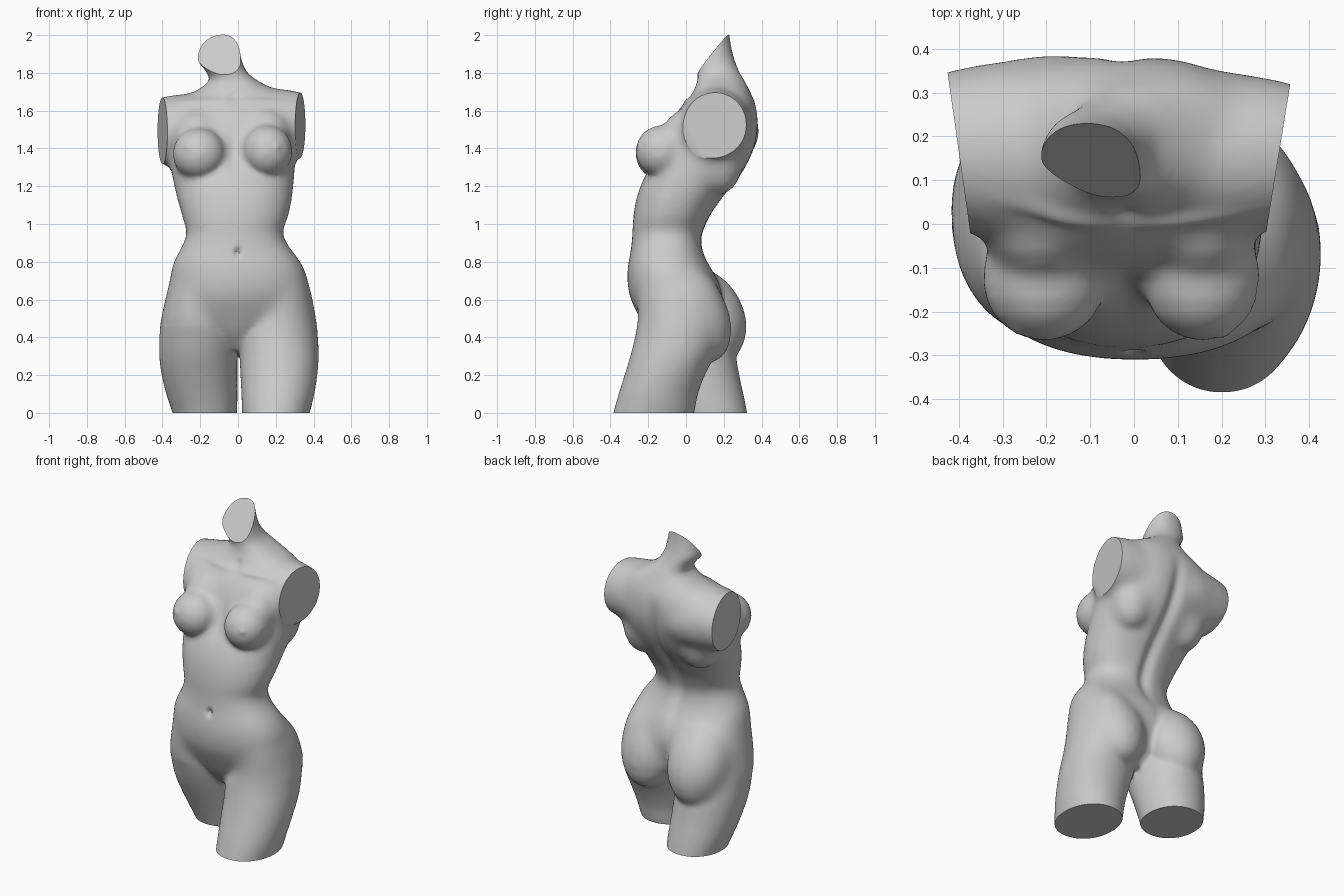
import bpy, bmesh, math
from mathutils import Vector, Matrix

cube = bpy.data.objects.get("Cube")
if cube:
    bpy.data.objects.remove(cube, do_unlink=True)

stone = bpy.data.materials.new("grey_stone")
stone.use_nodes = True
GREY = (0.6, 0.6, 0.6, 1)
stone.diffuse_color = GREY
stone.node_tree.nodes["Principled BSDF"].inputs["Base Color"].default_value = GREY

bm = bmesh.new()


def catmull(a, b, c, d, t):
    return [0.5 * (2 * q + (r - p) * t + (2 * p - 5 * q + 4 * r - s) * t * t
                   + (3 * q - p - 3 * r + s) * t ** 3) for p, q, r, s in zip(a, b, c, d)]


def loft(stations, power, sides=56, steps=5):
    """Closed skin through level sections given as (z, x0, x1, y0, y1)."""
    pts = [stations[0]] + stations + [stations[-1]]
    rows = [catmull(*pts[i:i + 4], k / steps)
            for i in range(len(stations) - 1) for k in range(steps)] + [stations[-1]]
    rings = []
    for z, x0, x1, y0, y1 in rows:
        ring = []
        for k in range(sides):
            a = math.tau * k / sides
            c, s = math.cos(a), math.sin(a)
            u = math.copysign(abs(c) ** (2 / power), c)
            v = math.copysign(abs(s) ** (2 / power), s)
            ring.append(bm.verts.new(((x0 + x1 + (x1 - x0) * u) / 2,
                                      (y0 + y1 + (y1 - y0) * v) / 2, z)))
        rings.append(ring)
    for lo, hi in zip(rings, rings[1:]):
        for k in range(sides):
            j = (k + 1) % sides
            bm.faces.new((lo[k], lo[j], hi[j], hi[k]))
    bm.faces.new(rings[0][::-1])
    bm.faces.new(rings[-1])


def ellipsoid(centre, radii, lean=0):
    """Ball stretched to the radii, its top leaning forward by an angle."""
    place = Matrix.Translation(centre) @ Matrix.Rotation(lean, 4, "X")
    bmesh.ops.create_uvsphere(bm, u_segments=48, v_segments=28, radius=1,
                              matrix=place @ Matrix.Diagonal((*radii, 1)))


# Trunk from crotch to neck
loft([
    (0.33, -.08, .09, -.13, .07),
    (0.42, -.20, .20, -.20, .15),
    (0.52, -.33, .33, -.255, .18),
    (0.62, -.37, .375, -.30, .19),
    (0.72, -.36, .368, -.312, .16),
    (0.80, -.343, .333, -.305, .115),
    (0.88, -.30, .273, -.29, .085),
    (0.95, -.273, .238, -.284, .09),
    (1.05, -.297, .267, -.277, .135),
    (1.15, -.325, .287, -.258, .205),
    (1.25, -.35, .30, -.22, .287),
    (1.35, -.365, .305, -.165, .343),
    (1.45, -.37, .31, -.12, .372),
    (1.55, -.37, .31, -.075, .382),
    (1.63, -.35, .30, -.02, .372),
    (1.69, -.25, .24, .03, .345),
    (1.75, -.16, .12, .058, .315),
    (1.80, -.165, .052, .06, .285),
    (1.86, -.21, .022, .036, .26),
    (1.92, -.213, .01, .03, .243),
    (2.00, -.213, .004, .02, .23),
    (2.10, -.215, .004, .01, .225),
], 2.25)

# Forward left thigh, trailing right thigh
loft([
    (-.10, .03, .35, -.41, .01),
    (0.00, .022, .38, -.385, .043),
    (0.10, .018, .404, -.357, .063),
    (0.20, .013, .42, -.325, .10),
    (0.30, .008, .427, -.295, .15),
    (0.40, .0, .423, -.27, .19),
    (0.50, .02, .413, -.255, .20),
    (0.65, .06, .385, -.255, .18),
    (0.78, .10, .33, -.22, .08),
], 2.1)
loft([
    (-.10, -.32, -.015, -.03, .335),
    (0.00, -.347, -.005, -.06, .324),
    (0.10, -.38, -.003, -.10, .304),
    (0.20, -.404, -.003, -.145, .282),
    (0.30, -.417, -.003, -.19, .265),
    (0.40, -.416, .0, -.225, .25),
    (0.50, -.407, -.02, -.25, .22),
    (0.65, -.375, -.06, -.255, .18),
    (0.78, -.33, -.10, -.22, .08),
], 2.1)

# Buttocks
ellipsoid((-.187, .118, .522), (.192, .187, .262), 0.5)
ellipsoid((.2, .045, .522), (.187, .178, .27), 0.45)
# Bust and the chest muscle above it
ellipsoid((-.205, -.12, 1.37), (.143, .146, .14))
ellipsoid((.155, -.12, 1.385), (.135, .146, .14))
ellipsoid((-.21, .0, 1.45), (.14, .125, .15))
ellipsoid((.155, .0, 1.46), (.13, .125, .15))
# Shoulders, and the back muscles below them
ellipsoid((-.2, .17, 1.495), (.46, .208, .198))
ellipsoid((.12, .16, 1.525), (.46, .192, .196))
ellipsoid((-.22, .17, 1.33), (.14, .135, .175))
ellipsoid((.17, .17, 1.33), (.13, .135, .175))

bmesh.ops.recalc_face_normals(bm, faces=bm.faces)
mesh = bpy.data.meshes.new("torso_statue")
bm.to_mesh(mesh)
bm.free()
statue = bpy.data.objects.new("torso_statue", mesh)
bpy.context.collection.objects.link(statue)

# Fuse the masses and soften the joins
remesh = statue.modifiers.new("fuse", "REMESH")
remesh.mode = "VOXEL"
remesh.voxel_size = 0.011
soften = statue.modifiers.new("soften", "SMOOTH")
soften.factor = 0.5
soften.iterations = 14
fused = bpy.data.meshes.new_from_object(
    statue.evaluated_get(bpy.context.evaluated_depsgraph_get()))
statue.modifiers.clear()
statue.data = fused
bpy.data.meshes.remove(mesh)
fused.name = "torso_statue"

bm = bmesh.new()
bm.from_mesh(fused)


def in_hips(p, pad):
    low = 0.46 if p.y < 0 else 0.3
    cleft = abs(p.x) < 0.07 - pad / 2 and p.y > 0.02
    return low + pad < p.z < 0.98 - pad and not cleft


def in_chest(p, pad):
    return 1.14 + pad < p.z < 1.76 - pad and p.y > -0.2 + 2 * pad


# Blend hips and chest further, fading out towards the edges of each region
for step in range(6):
    blend = [v for v in bm.verts if in_hips(v.co, step * .018) or in_chest(v.co, step * .018)]
    for _ in range(8):
        bmesh.ops.smooth_vert(bm, verts=blend, factor=0.5,
                              use_axis_x=True, use_axis_y=True, use_axis_z=True)
bm.normal_update()

# Surface details: (centre, radii, push)
details = [
    ((0, -.29, .85), (.016, .06, .022), (0, .025, 0)),         # navel
    ((-.02, .02, 1.67), (.03, .08, .03), (0, .015, 0)),        # throat hollow
    ((-.02, -.15, 1.38), (.035, .12, .12), (0, .012, 0)),      # breastbone
]
for side in (-1, 1):
    details += [
        ((-.03 + side * .15, .0, 1.65), (.11, .09, .016), (0, -.01, .004)),    # collarbone
        ((-.03 + side * .15, .37, 1.46), (.09, .12, .12), (0, .01, 0)),        # shoulder blade
        ((-.03 + side * .24, -.255, 1.41), (.018, .03, .018), (0, -.008, 0)),  # bust tip
    ]
for v in bm.verts:
    p = v.co.copy()
    for centre, radii, push in details:
        d = sum(((a - b) / r) ** 2 for a, b, r in zip(p, centre, radii))
        if d < 8:
            v.co += Vector(push) * math.exp(-d)
    # Spine furrow
    if v.normal.y > 0 and 0.7 < p.z < 1.65:
        fade = math.sin(math.pi * (p.z - 0.7) / 0.95)
        mid = -0.035 * (p.z - 0.8)
        v.co.y -= 0.03 * fade * math.exp(-((p.x - mid) / 0.04) ** 2)


def slice_off(point, normal, keep_below):
    """Cut flat through everything above a height and cap the hole."""
    faces = [f for f in bm.faces if f.calc_center_median().z > keep_below]
    edges = {e for f in faces for e in f.edges}
    verts = {v for f in faces for v in f.verts}
    bmesh.ops.bisect_plane(bm, geom=list(verts) + list(edges) + faces, dist=1e-5,
                           plane_co=point, plane_no=normal, clear_outer=True)
    rim = [e for e in bm.edges if e.is_boundary]
    bmesh.ops.holes_fill(bm, edges=rim, sides=0)


# Flat cuts at the thighs, arms and neck
slice_off((0, 0, 0), (0, 0, -1), -1)
slice_off((.33, .155, 1.5), (.987, -.16, 0), 1.29)
slice_off((-.4, .165, 1.5), (-.99, -.14, 0), 1.29)
slice_off((-.1, .14, 1.885), (-.12, -.78, .6), 1.72)

bmesh.ops.recalc_face_normals(bm, faces=bm.faces)
bm.to_mesh(fused)
bm.free()

fused.materials.clear()
fused.materials.append(stone)
for o in bpy.context.selected_objects:
    o.select_set(False)
statue.select_set(True)
bpy.context.view_layer.objects.active = statue
bpy.ops.object.shade_smooth_by_angle(angle=math.radians(40))
